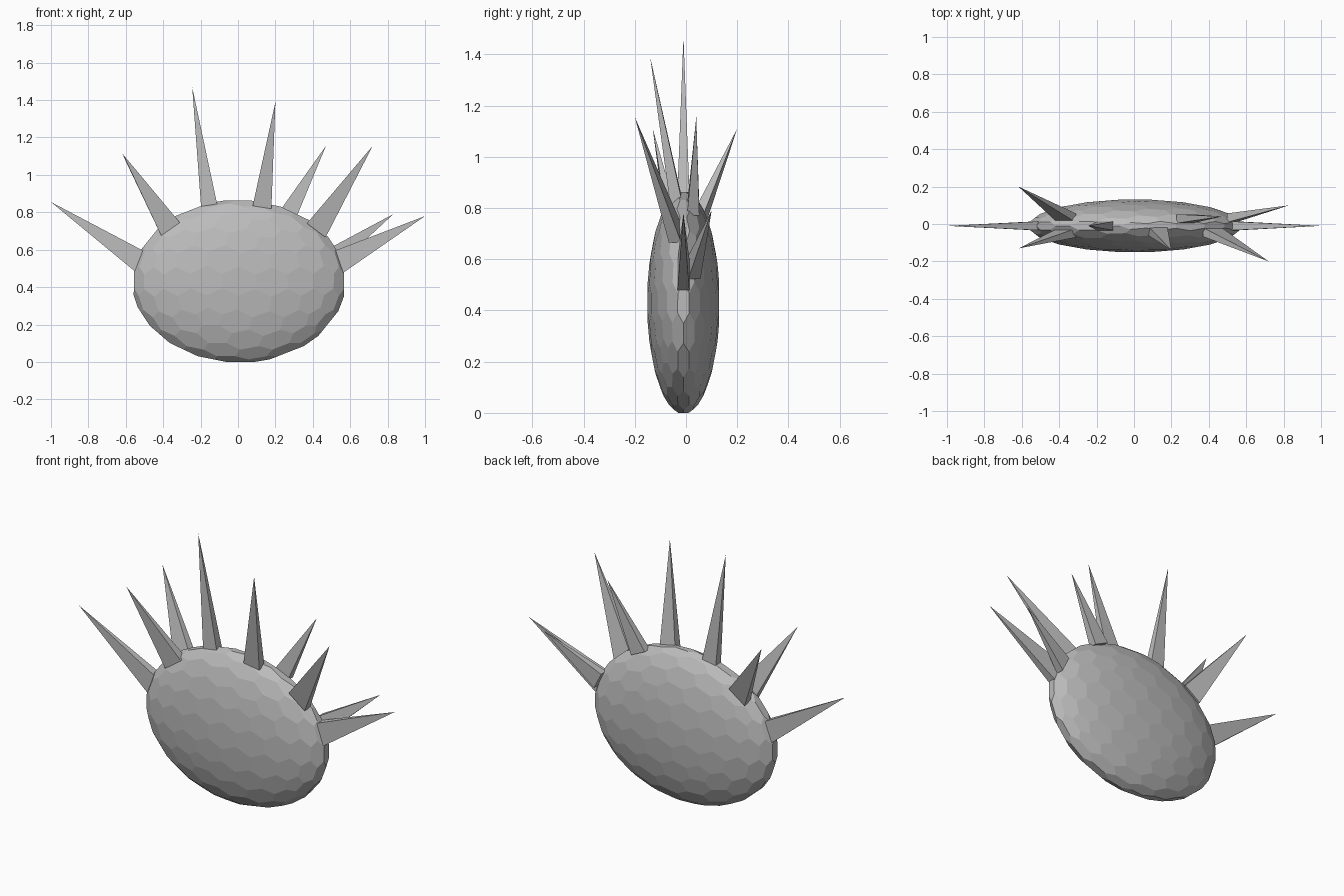
import bpy, bmesh, math
from mathutils import Vector

if "Cube" in bpy.data.objects:
    bpy.data.objects.remove(bpy.data.objects["Cube"])

grey = bpy.data.materials.new("mid grey")
grey.diffuse_color = (0.5, 0.5, 0.5, 1)
grey.use_nodes = True
grey.node_tree.nodes["Principled BSDF"].inputs["Base Color"].default_value = grey.diffuse_color


def make_object(name, bm):
    bmesh.ops.recalc_face_normals(bm, faces=bm.faces)
    mesh = bpy.data.meshes.new(name)
    bm.to_mesh(mesh)
    bm.free()
    mesh.materials.append(grey)
    obj = bpy.data.objects.new(name, mesh)
    bpy.context.collection.objects.link(obj)
    return obj


# Body: flattened ball of five- and six-sided facets
CENTRE = Vector((0.005, -0.01, 0.431))
RADII = Vector((0.571, 0.142, 0.436))
ball = bmesh.new()
bmesh.ops.create_icosphere(ball, subdivisions=3, radius=1)
body = bmesh.new()
corner = {}
for f in ball.faces:
    p = f.calc_center_median().normalized()
    corner[f.index] = body.verts.new(CENTRE + p * RADII)
for v in ball.verts:
    n = v.co.normalized()
    u = n.orthogonal().normalized()
    w = n.cross(u)

    def turn(f):
        d = f.calc_center_median() - v.co
        return math.atan2(d.dot(w), d.dot(u))

    body.faces.new([corner[f.index] for f in sorted(v.link_faces, key=turn)])
ball.free()
make_object("body", body)


# Spikes: slim four-sided pyramids along the upper rim
def spike(name, tip, a, b, y, half_depth=0.024):
    """a and b are the (x, z) ends of the base, y its middle depth."""
    bm = bmesh.new()
    apex = bm.verts.new(tip)
    inward = (CENTRE - Vector(((a[0] + b[0]) / 2, y, (a[1] + b[1]) / 2))) * 0.05
    ring = []
    for (x, z), s in ((a, -1), (b, -1), (b, 1), (a, 1)):
        ring.append(bm.verts.new(Vector((x, y + s * half_depth, z)) + inward))
    bm.faces.new(ring)
    for i in range(4):
        bm.faces.new((ring[i], ring[(i + 1) % 4], apex))
    make_object(name, bm)


spike("spike_far_left", (-1.0, -0.01, 0.855), (-0.555, 0.47), (-0.525, 0.595), -0.01)
spike("spike_left_front", (-0.615, -0.13, 1.11), (-0.43, 0.69), (-0.33, 0.76), -0.05)
spike("spike_left_back", (-0.618, 0.2, 1.11), (-0.43, 0.69), (-0.33, 0.76), 0.035)
spike("spike_top_left", (-0.245, -0.01, 1.47), (-0.205, 0.84), (-0.12, 0.865), -0.01)
spike("spike_top_right", (0.2, -0.14, 1.39), (0.085, 0.855), (0.185, 0.84), -0.04)
spike("spike_right_back", (0.47, 0.04, 1.155), (0.24, 0.83), (0.325, 0.79), 0.03)
spike("spike_right_front", (0.72, -0.2, 1.155), (0.39, 0.755), (0.49, 0.68), -0.045)
spike("spike_far_right_back", (0.83, 0.1, 0.79), (0.525, 0.62), (0.57, 0.53), 0.035)
spike("spike_far_right", (1.0, -0.01, 0.78), (0.545, 0.6), (0.58, 0.475), -0.01)
